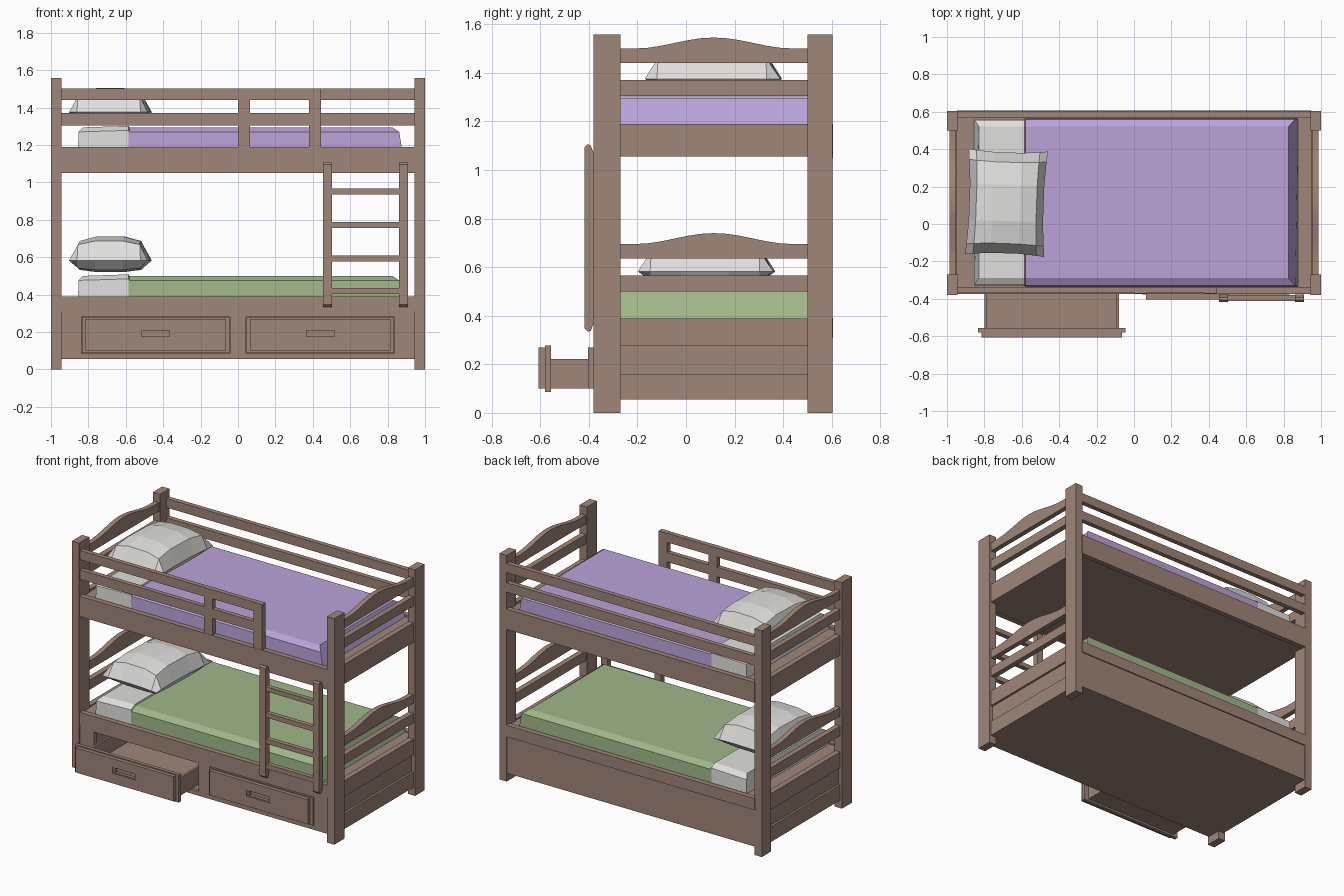
import bpy, bmesh, math

if "Cube" in bpy.data.objects:
    bpy.data.objects.remove(bpy.data.objects["Cube"])


def material(name, rgb):
    m = bpy.data.materials.new(name)
    m.diffuse_color = (*rgb, 1)
    m.use_nodes = True
    m.node_tree.nodes["Principled BSDF"].inputs["Base Color"].default_value = m.diffuse_color
    return m


WOOD = material("brown wood", (0.352, 0.238, 0.191))
WHITE = material("white linen", (0.74, 0.735, 0.72))
PURPLE = material("purple blanket", (0.49, 0.37, 0.69))
GREEN = material("green blanket", (0.355, 0.475, 0.25))


def finish(name, bm, mats):
    bmesh.ops.recalc_face_normals(bm, faces=bm.faces[:])
    me = bpy.data.meshes.new(name)
    bm.to_mesh(me)
    bm.free()
    for m in mats:
        me.materials.append(m)
    ob = bpy.data.objects.new(name, me)
    bpy.context.collection.objects.link(ob)
    return ob


def loft(name, rings, mats=(WOOD,), rule=None):
    """Skin a list of equal closed rings and cap both ends."""
    bm = bmesh.new()
    vs = [[bm.verts.new(p) for p in r] for r in rings]
    n = len(vs[0])
    for a, b in zip(vs, vs[1:]):
        for i in range(n):
            bm.faces.new((a[i], a[(i + 1) % n], b[(i + 1) % n], b[i]))
    bm.faces.new(vs[0])
    bm.faces.new(vs[-1])
    if rule:
        for f in bm.faces:
            f.material_index = rule(f.calc_center_median())
    return finish(name, bm, mats)


def prism(name, profile, x0, x1):
    return loft(name, [[(x, y, z) for y, z in profile] for x in (x0, x1)])


def box(name, x0, x1, y0, y1, z0, z1):
    return prism(name, [(y0, z0), (y1, z0), (y1, z1), (y0, z1)], x0, x1)


def frame(name, outer, inner, y0, y1):
    """Upright board with a rectangular hole; rectangles are x0, x1, z0, z1."""
    bm = bmesh.new()
    loops = []
    for (x0, x1, z0, z1), y in ((outer, y0), (inner, y0), (inner, y1), (outer, y1)):
        loops.append([bm.verts.new((x, y, z)) for x, z in
                      ((x0, z0), (x1, z0), (x1, z1), (x0, z1))])
    for k in range(4):
        a, b = loops[k], loops[(k + 1) % 4]
        for i in range(4):
            j = (i + 1) % 4
            bm.faces.new((a[i], a[j], b[j], b[i]))
    return finish(name, bm, (WOOD,))


# Corner posts and end boards, mirrored left and right
def arch(z):
    pts = [(-0.27, z), (0.5, z), (0.5, z + 0.06)]
    for i in range(13):
        t = i / 12
        pts.append((0.44 - 0.65 * t, z + 0.06 + 0.0225 * (1 - math.cos(2 * math.pi * t))))
    return pts + [(-0.27, z + 0.06)]


for side, s in (("left", -1), ("right", 1)):
    for nm, y0, y1 in (("front", -0.38, -0.27), ("back", 0.5, 0.603)):
        box(f"{side}_{nm}_post", s * 0.945, s, y0, y1, 0, 1.558)
    for nm, z in (("lower", 0.635), ("upper", 1.44)):
        prism(f"{side}_{nm}_arched_rail", arch(z), s * 0.953, s * 0.987)
    for nm, z0, z1, x in (("bottom_board", 0.055, 0.16, 0.987), ("recessed_board", 0.16, 0.278, 0.972),
                          ("bed_board", 0.278, 0.388, 0.987), ("lower_slat", 0.5, 0.566, 0.987),
                          ("upper_bed_board", 1.055, 1.19, 0.987), ("upper_slat", 1.305, 1.37, 0.987)):
        box(f"{side}_{nm}", s * 0.95, s * x, -0.275, 0.505, z0, z1)

# Long rails, back panel and bed bases
for nm, y0, y1 in (("front", -0.374, -0.338), ("back", 0.57, 0.606)):
    box(f"{nm}_upper_bed_rail", -0.947, 0.947, y0, y1, 1.05, 1.19)
    box(f"{nm}_lower_bed_rail", -0.947, 0.947, y0, y1, 0.31, 0.39)
box("back_panel", -0.947, 0.947, 0.57, 0.598, 0.055, 0.31)
box("floor_panel", -0.96, 0.96, -0.345, 0.58, 0.055, 0.08)
box("lower_bed_base", -0.96, 0.96, -0.345, 0.58, 0.345, 0.38)
box("upper_bed_base", -0.96, 0.96, -0.345, 0.58, 1.055, 1.175)

# Guard rails: full length at the back, open for the ladder at the front
for nm, z0, z1 in (("low", 1.305, 1.37), ("high", 1.44, 1.503)):
    box(f"back_{nm}_guard", -0.947, 0.947, 0.57, 0.603, z0, z1)
    box(f"front_{nm}_guard", -0.947, 0.38, -0.37, -0.338, z0, z1)
box("guard_middle_upright", 0, 0.065, -0.372, -0.336, 1.19, 1.503)
box("guard_end_upright", 0.38, 0.445, -0.372, -0.336, 1.19, 1.503)

# Drawers: left one pulled out, right one closed
for nm, cx, dy in (("left", -0.44, -0.203), ("right", 0.44, 0)):
    xa, xb = (-0.947, 0) if cx < 0 else (0, 0.947)
    frame(f"{nm}_drawer_surround", (xa, xb, 0.055, 0.31),
          (cx - 0.397, cx + 0.397, 0.085, 0.28), -0.37, -0.345)
    box(f"{nm}_drawer_backing", cx - 0.395, cx + 0.395, -0.378 + dy, -0.353 + dy, 0.087, 0.277)
    frame(f"{nm}_drawer_face", (cx - 0.375, cx + 0.375, 0.1, 0.27),
          (cx - 0.093, cx + 0.093, 0.17, 0.212), -0.404 + dy, -0.378 + dy)
    frame(f"{nm}_drawer_handle", (cx - 0.093, cx + 0.093, 0.17, 0.212),
          (cx - 0.075, cx + 0.075, 0.175, 0.207), -0.399 + dy, -0.378 + dy)
    box(f"{nm}_drawer_bottom", cx - 0.36, cx + 0.36, -0.353 + dy, 0.2 + dy, 0.1, 0.115)
    for k, s in (("left", -1), ("right", 1)):
        box(f"{nm}_drawer_{k}_side", cx + s * 0.345, cx + s * 0.36,
            -0.353 + dy, 0.2 + dy, 0.115, 0.222)
    box(f"{nm}_drawer_back", cx - 0.345, cx + 0.345, 0.185 + dy, 0.2 + dy, 0.115, 0.222)

# Ladder
stile = [(-0.405, 0.335), (-0.392, 0.337), (-0.376, 0.38), (-0.376, 1.06),
         (-0.392, 1.1), (-0.405, 1.106), (-0.417, 1.095), (-0.417, 0.348)]
prism("ladder_left_stile", stile, 0.455, 0.503)
prism("ladder_right_stile", stile, 0.862, 0.91)
for i, z in enumerate((0.418, 0.592, 0.771, 0.951)):
    box(f"ladder_rung_{i + 1}", 0.5, 0.865, -0.411, -0.379, z - 0.016, z + 0.016)


# Mattresses: white sheet at the head, coloured blanket over the rest
def section(x_low, x_mid, x_top, base, top, grow):
    a, b, c, d = -0.333 - grow, 0.563 + grow, -0.288, 0.52
    return [(x_low, a, base), (x_low, b, base), (x_mid, b - 0.003, top - 0.024),
            (x_top, d, top), (x_top, c, top), (x_mid, a + 0.003, top - 0.024)]


for nm, base, top, blanket in (("lower", 0.375, 0.5, GREEN), ("upper", 1.17, 1.294, PURPLE)):
    loft(f"{nm}_mattress",
         [section(-0.855, -0.853, -0.83, base, top, -0.003),
          section(-0.585, -0.585, -0.585, base, top + 0.008, -0.003),
          section(-0.58, -0.58, -0.58, base, top, 0),
          section(0.4, 0.4, 0.4, base, top, 0),
          section(0.878, 0.862, 0.825, base, top, 0)],
         (WHITE, blanket), lambda c: int(c.x > -0.584))


# Pillows: low-poly cushions with pinched corners
def pillow(name, cy, z):
    steps = (-1, -0.8, -0.35, 0.35, 0.8, 1)
    n = len(steps)
    bm = bmesh.new()
    turn = math.radians(-2)
    layers = []
    for height in (0.13, -0.062):
        grid = {}
        for i, u in enumerate(steps):
            for j, v in enumerate(steps):
                rim = max(abs(u), abs(v)) == 1
                if rim and height < 0:
                    grid[i, j] = layers[0][i, j]
                    continue
                x = 0.212 * u * (1 - 0.07 * (1 - v * v) * abs(u))
                y = 0.282 * v * (1 - 0.05 * (1 - u * u) * abs(v))
                h = 0 if rim else height * ((1 - u ** 4) * (1 - v ** 4)) ** 0.4
                grid[i, j] = bm.verts.new((-0.682 + x * math.cos(turn) - y * math.sin(turn),
                                           cy + x * math.sin(turn) + y * math.cos(turn), z + h))
        layers.append(grid)
        for i in range(n - 1):
            for j in range(n - 1):
                bm.faces.new((grid[i, j], grid[i + 1, j], grid[i + 1, j + 1], grid[i, j + 1]))
    return finish(name, bm, (WHITE,))


pillow("lower_pillow", 0.085, 0.582)
pillow("upper_pillow", 0.113, 1.375)
